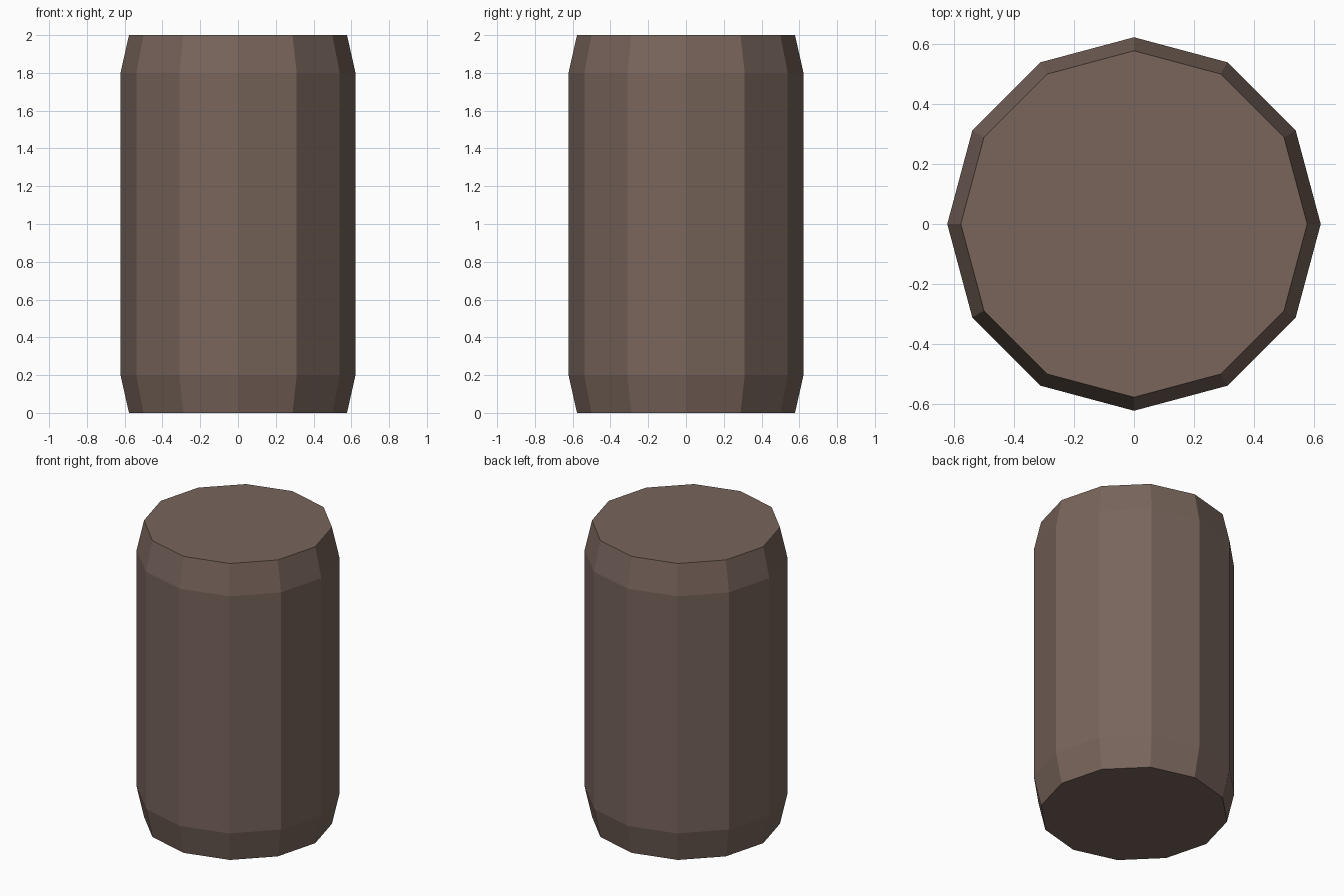
import bpy, bmesh, math

if "Cube" in bpy.data.objects:
    bpy.data.objects.remove(bpy.data.objects["Cube"])

SIDES = 12
# (radius, height) rings of the barrel, bottom to top
PROFILE = [(0.577, 0.0), (0.622, 0.2), (0.622, 1.8), (0.577, 2.0)]

brown = bpy.data.materials.new("dull_brown")
brown.diffuse_color = (0.188, 0.130, 0.105, 1)
brown.use_nodes = True
brown.node_tree.nodes["Principled BSDF"].inputs["Base Color"].default_value = brown.diffuse_color

# Barrel body: stacked rings, flat sides, closed ends
bm = bmesh.new()
rings = [[bm.verts.new((r * math.cos(math.tau * i / SIDES),
                        r * math.sin(math.tau * i / SIDES), z))
          for i in range(SIDES)] for r, z in PROFILE]
for low, high in zip(rings, rings[1:]):
    for i in range(SIDES):
        j = (i + 1) % SIDES
        bm.faces.new((low[i], low[j], high[j], high[i]))
bm.faces.new(rings[0][::-1])
bm.faces.new(rings[-1])

mesh = bpy.data.meshes.new("barrel")
bm.to_mesh(mesh)
bm.free()
mesh.materials.append(brown)
bpy.context.collection.objects.link(bpy.data.objects.new("barrel", mesh))
